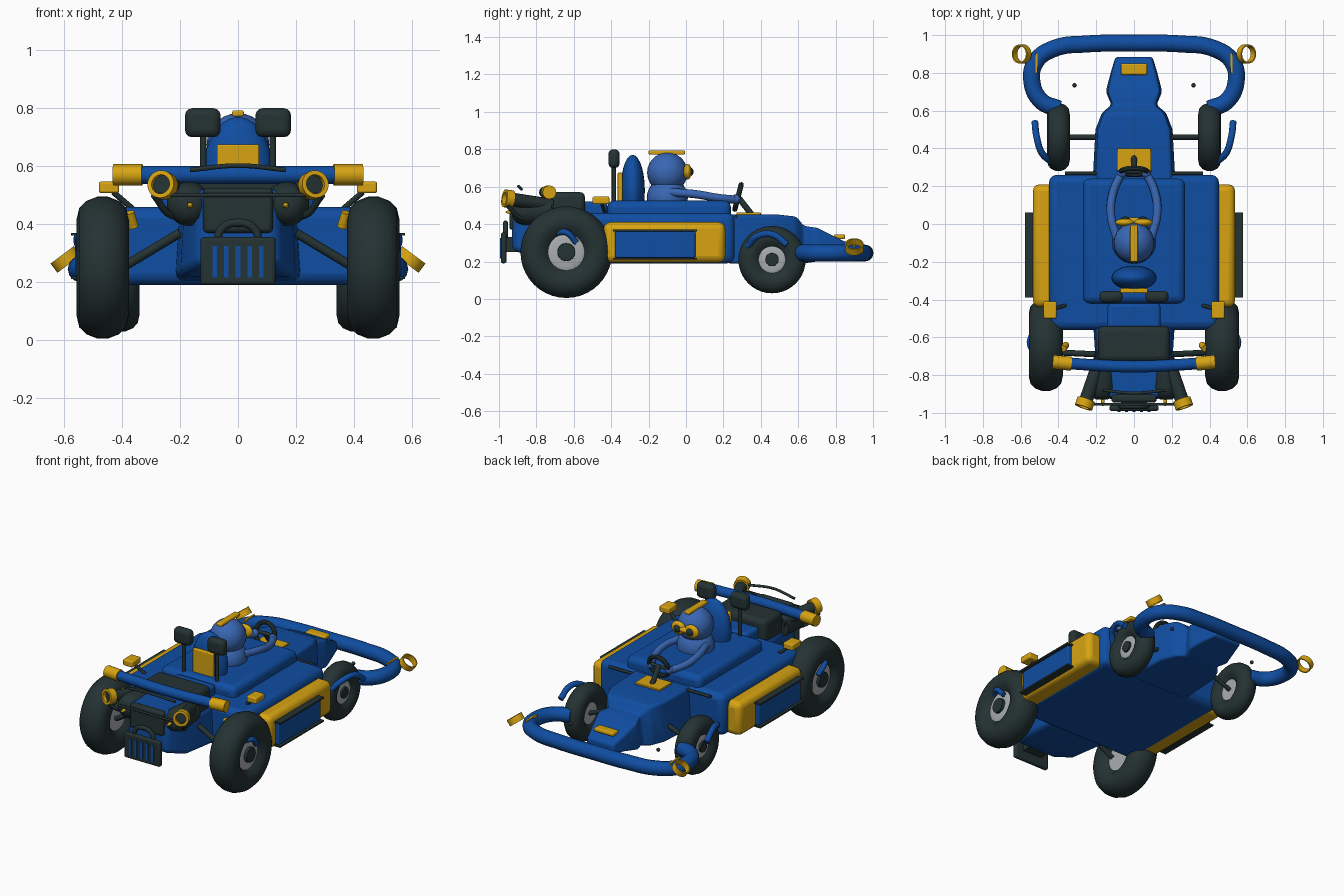
import bpy, bmesh, math
from mathutils import Vector

cube = bpy.data.objects.get("Cube")
if cube:
    bpy.data.objects.remove(cube)


def material(name, rgb):
    m = bpy.data.materials.new(name)
    m.use_nodes = True
    m.diffuse_color = (*rgb, 1)
    m.node_tree.nodes["Principled BSDF"].inputs["Base Color"].default_value = (*rgb, 1)
    return m


BLUE = material("racing blue", (.005, .075, .36))
PALE = material("suit blue", (.04, .135, .45))
GOLD = material("golden yellow", (.68, .37, .006))
DARK = material("dark rubber", (.018, .032, .033))
GREY = material("hub grey", (.4, .42, .43))
SIDES = (("left", 1), ("right", -1))


def make(name, mesh, mat, bevel=0, smooth=True):
    ob = bpy.data.objects.new(name, mesh)
    bpy.context.collection.objects.link(ob)
    mesh.materials.append(mat)
    bpy.ops.object.select_all(action='DESELECT')
    ob.select_set(True)
    bpy.context.view_layer.objects.active = ob
    if bevel:
        b = ob.modifiers.new("bevel", 'BEVEL')
        b.width, b.segments, b.limit_method, b.angle_limit = bevel, 3, 'ANGLE', .4
    if smooth:
        bpy.ops.object.shade_smooth_by_angle(angle=math.radians(40))
    return ob


def finish(name, bm, mat, **kw):
    bmesh.ops.recalc_face_normals(bm, faces=bm.faces)
    mesh = bpy.data.meshes.new(name)
    bm.to_mesh(mesh)
    bm.free()
    return make(name, mesh, mat, **kw)


def box(name, lo, hi, mat, bevel=0):
    bm = bmesh.new()
    bmesh.ops.create_cube(bm, size=1)
    for v in bm.verts:
        v.co = [(a + b) / 2 + c * abs(b - a) for a, b, c in zip(lo, hi, v.co)]
    return finish(name, bm, mat, bevel=bevel)


def ball(name, center, radii, mat):
    bm = bmesh.new()
    bmesh.ops.create_uvsphere(bm, u_segments=24, v_segments=14, radius=1)
    for v in bm.verts:
        v.co = [c + r * k for c, r, k in zip(center, radii, v.co)]
    return finish(name, bm, mat)


def lathe(name, center, axis, profile, mat, closed=False, steps=32):
    """Spin (radius, offset) points round an axis."""
    bm = bmesh.new()
    rot = Vector(axis).to_track_quat('Z', 'Y')
    rings = []
    for i in range(steps):
        a = math.tau * i / steps
        rings.append([bm.verts.new(Vector(center) + rot @ Vector((r * math.cos(a), r * math.sin(a), h)))
                      for r, h in profile])
    n = len(profile)
    for i in range(steps):
        a, b = rings[i], rings[(i + 1) % steps]
        for j in range(n if closed else n - 1):
            k = (j + 1) % n
            bm.faces.new((a[j], a[k], b[k], b[j]))
    if not closed:
        bmesh.ops.remove_doubles(bm, verts=bm.verts, dist=1e-5)
    return finish(name, bm, mat)


def ring(name, center, axis, outer, inner, depth, mat):
    h = depth / 2
    return lathe(name, center, axis, [(inner, -h), (outer, -h), (outer, h), (inner, h)], mat, True)


def tube(name, points, radius, mat, smooth_path=True):
    cu = bpy.data.curves.new(name, 'CURVE')
    cu.dimensions, cu.bevel_depth, cu.bevel_resolution = '3D', radius, 4
    cu.use_fill_caps = True
    cu.resolution_u = 8
    sp = cu.splines.new('BEZIER')
    sp.bezier_points.add(len(points) - 1)
    for p, co in zip(sp.bezier_points, points):
        p.co = co
        p.handle_left_type = p.handle_right_type = 'AUTO' if smooth_path else 'VECTOR'
    tmp = bpy.data.objects.new(name + "_path", cu)
    bpy.context.collection.objects.link(tmp)
    mesh = bpy.data.meshes.new_from_object(tmp.evaluated_get(bpy.context.evaluated_depsgraph_get()))
    bpy.data.objects.remove(tmp)
    mesh.materials.clear()
    return make(name, mesh, mat)


def loft(name, sections, mat, bevel):
    """Join rectangular sections given as (y, half width, bottom, top)."""
    bm = bmesh.new()
    loops = [[bm.verts.new(c) for c in ((-w, y, a), (w, y, a), (w * .93, y, b), (-w * .93, y, b))]
             for y, w, a, b in sections]
    for p, q in zip(loops, loops[1:]):
        for i in range(4):
            bm.faces.new((p[i], p[i - 1], q[i - 1], q[i]))
    bm.faces.new(loops[0])
    bm.faces.new(loops[-1])
    return finish(name, bm, mat, bevel=bevel)


# Bodywork
box("main_body", (-.45, -.56, .19), (.45, .26, .46), BLUE, .04)
box("upper_deck", (-.27, -.42, .42), (.27, .24, .525), BLUE, .035)
loft("nose", [(.22, .22, .19, .45), (.5, .205, .19, .45), (.59, .17, .19, .44), (.63, .12, .19, .39),
              (.7, .15, .2, .38), (.8, .125, .22, .33), (.885, .1, .23, .29)], BLUE, .015)
loft("tail", [(-.5, .22, .2, .45), (-.8, .2, .22, .45), (-.93, .14, .26, .44)], BLUE, .03)
box("tail_spine", (-.14, -.92, .4), (.14, -.42, .52), BLUE, .02)
box("nose_badge", (-.07, .79, .32), (.07, .85, .345), GOLD, .008)
box("dash_plate", (-.09, .27, .45), (.09, .4, .462), GOLD, .003)

# Wheels: half tyre profile mirrored across the rim
for end, y, z, r, w, x in (("rear", -.64, .25, .245, .09, .467), ("front", .46, .21, .18, .06, .4)):
    section = [(.38, .55), (.52, .92), (.68, 1), (.84, .9), (.94, .62), (1, .2)]
    section += [(a, -b) for a, b in reversed(section)]
    for side, s in SIDES:
        c, ax = (s * x, y, z), (s, 0, 0)
        lathe(f"{end}_{side}_tyre", c, ax, [(a * r, b * w) for a, b in section], DARK, True, 40)
        lathe(f"{end}_{side}_rim", c, ax, [(0, -w * .5), (r * .4, -w * .55), (r * .4, w * .6),
                                         (r * .3, w * .7), (0, w * .55)], GREY)
        lathe(f"{end}_{side}_hub", c, ax, [(0, w * .5), (r * .2, w * .5), (r * .19, w * .85), (0, w * .9)], DARK)

for side, s in SIDES:
    # Side pods with framed panels
    box(f"{side}_pod", (s * .38, -.44, .195), (s * .535, .21, .41), GOLD, .035)
    box(f"{side}_pod_panel", (s * .5, -.38, .22), (s * .562, .05, .36), BLUE, .006)
    for edge, z in (("upper", .365), ("lower", .215)):
        box(f"{side}_panel_{edge}_trim", (s * .53, -.39, z - .005), (s * .577, .06, z + .005), DARK)

    # Wheel guards and suspension
    tube(f"{side}_front_guard", [(s * .44, .33, .28), (s * .49, .38, .335), (s * .515, .46, .345),
                                 (s * .525, .54, .29)], .018, BLUE)
    tube(f"{side}_rear_guard", [(s * .51, -.7, .35), (s * .55, -.64, .355), (s * .54, -.585, .3)], .016, BLUE)
    tube(f"{side}_rear_arm", [(s * .2, -.69, .37), (s * .4, -.68, .25)], .016, DARK, False)
    tube(f"{side}_front_arm", [(s * .15, .46, .3), (s * .37, .46, .21)], .014, DARK, False)
    tube(f"{side}_front_strut", [(s * .18, .268, .44), (s * .365, .268, .44)], .009, DARK, False)
    tube(f"{side}_spring", [(s * .36, -.64, .39), (s * .375, -.66, .44)], .018, GOLD, False)
    ball(f"{side}_front_pin", (s * .315, .735, .26), (.012, .012, .012), DARK)

    # Bumper rings, bands and rear marker lights
    ring(f"{side}_bumper_ring", (s * .595, .9, .278), (s * .6, 0, .8), .05, .043, .04, GOLD)
    box(f"{side}_bumper_band", (s * .51, .8, .24), (s * .522, .905, .292), GOLD)
    box(f"{side}_marker_light", (s * .41, -.5, .507), (s * .48, -.41, .547), GOLD, .008)
    tube(f"{side}_marker_stem", [(s * .43, -.45, .51), (s * .36, -.43, .45)], .01, DARK, False)
    tube(f"{side}_rear_bar_cap", [(s * .33, -.74, .57), (s * .43, -.73, .57)], .037, GOLD, False)

    # Headrest pads on posts
    box(f"{side}_mirror_pad", (s * .06, -.415, .7), (s * .183, -.355, .8), DARK, .025)
    tube(f"{side}_mirror_post", [(s * .12, -.385, .47), (s * .12, -.385, .72)], .012, DARK, False)

    # Exhausts and engine cylinders
    start, tip = Vector((s * .18, -.72, .5)), Vector((s * .26, -.95, .535))
    tube(f"{side}_exhaust", [start, tip], .036, DARK, False)
    ring(f"{side}_exhaust_rim", tip, tip - start, .048, .033, .045, GOLD)
    lathe(f"{side}_engine_cylinder", (s * .17, -.85, .47), (0, -1, 0),
          [(0, -.13), (.065, -.13), (.076, .02), (.06, .06), (.03, .08), (0, .08)], DARK)
    ball(f"{side}_cylinder_tip", (s * .165, -.935, .465), (.01, .03, .01), GOLD)
    tube(f"{side}_rear_prong", [(s * .15, -.78, .45), (s * .23, -.88, .43), (s * .29, -.955, .5)], .012, DARK)

# Front bumper and rear bar
half = [(.4, .61, .245), (.49, .65, .245), (.54, .75, .245), (.52, .86, .245), (.42, .93, .245), (.25, .953, .245)]
tube("front_bumper", half + [(0, .957, .245)] + [(-x, y, z) for x, y, z in reversed(half)], .045, BLUE)
tube("rear_bar", [(-.4, -.735, .57), (0, -.755, .57), (.4, -.735, .57)], .031, BLUE)

# Engine, rear grille and trim
box("engine_block", (-.19, -.73, .38), (.19, -.54, .572), DARK, .03)
box("rear_plate", (-.12, -.945, .37), (.12, -.9, .525), DARK, .015)
tube("rear_trim", [(-.165, -.88, .587), (0, -.895, .602), (.165, -.88, .587)], .008, DARK)
tube("rear_crossbar", [(-.29, -.955, .5), (.29, -.955, .5)], .007, DARK, False)
box("rear_grille", (-.13, -.99, .19), (.13, -.96, .355), DARK, .012)
box("grille_mount", (-.07, -.97, .25), (.07, -.9, .33), DARK)
for i in range(5):
    x = (i - 2) * .04
    box(f"grille_slot_{i + 1}", (x - .008, -.995, .215), (x + .008, -.985, .325), BLUE)
tube("rear_loop", [(-.075, -.965, .33), (-.055, -.965, .385), (0, -.965, .405),
                   (.055, -.965, .385), (.075, -.965, .33)], .014, DARK)

# Seat and steering
ball("seat_back", (0, -.285, .58), (.12, .065, .19), BLUE)
box("seat_rear_plate", (-.073, -.365, .5), (.073, -.34, .675), GOLD, .006)
lathe("steering_wheel", (0, .278, .545), (0, -.97, .25),
      [(.068 + .014 * math.cos(a * math.tau / 8), .014 * math.sin(a * math.tau / 8)) for a in range(8)], DARK, True)
tube("steering_spoke", [(-.065, .278, .545), (.065, .278, .545)], .011, DARK, False)
tube("steering_column", [(0, .278, .545), (0, .36, .44)], .016, DARK, False)

# Driver
ball("driver_torso", (0, -.1, .54), (.115, .11, .11), PALE)
ball("driver_head", (0, -.1, .675), (.108, .108, .108), PALE)
box("head_crest", (-.02, -.2, .772), (.02, -.005, .793), GOLD, .006)
ball("goggle_bridge", (0, .015, .68), (.05, .02, .018), GOLD)
for side, s in SIDES:
    tube(f"driver_{side}_arm", [(s * .09, -.08, .57), (s * .122, .05, .56), (s * .11, .17, .54),
                               (s * .065, .27, .53)], .022, PALE)
    ball(f"driver_{side}_hand", (s * .065, .268, .535), (.025, .025, .025), PALE)
    ball(f"{side}_goggle_rim", (s * .048, .008, .68), (.05, .022, .042), GOLD)
    ball(f"{side}_goggle_lens", (s * .046, .022, .68), (.026, .018, .024), DARK)
